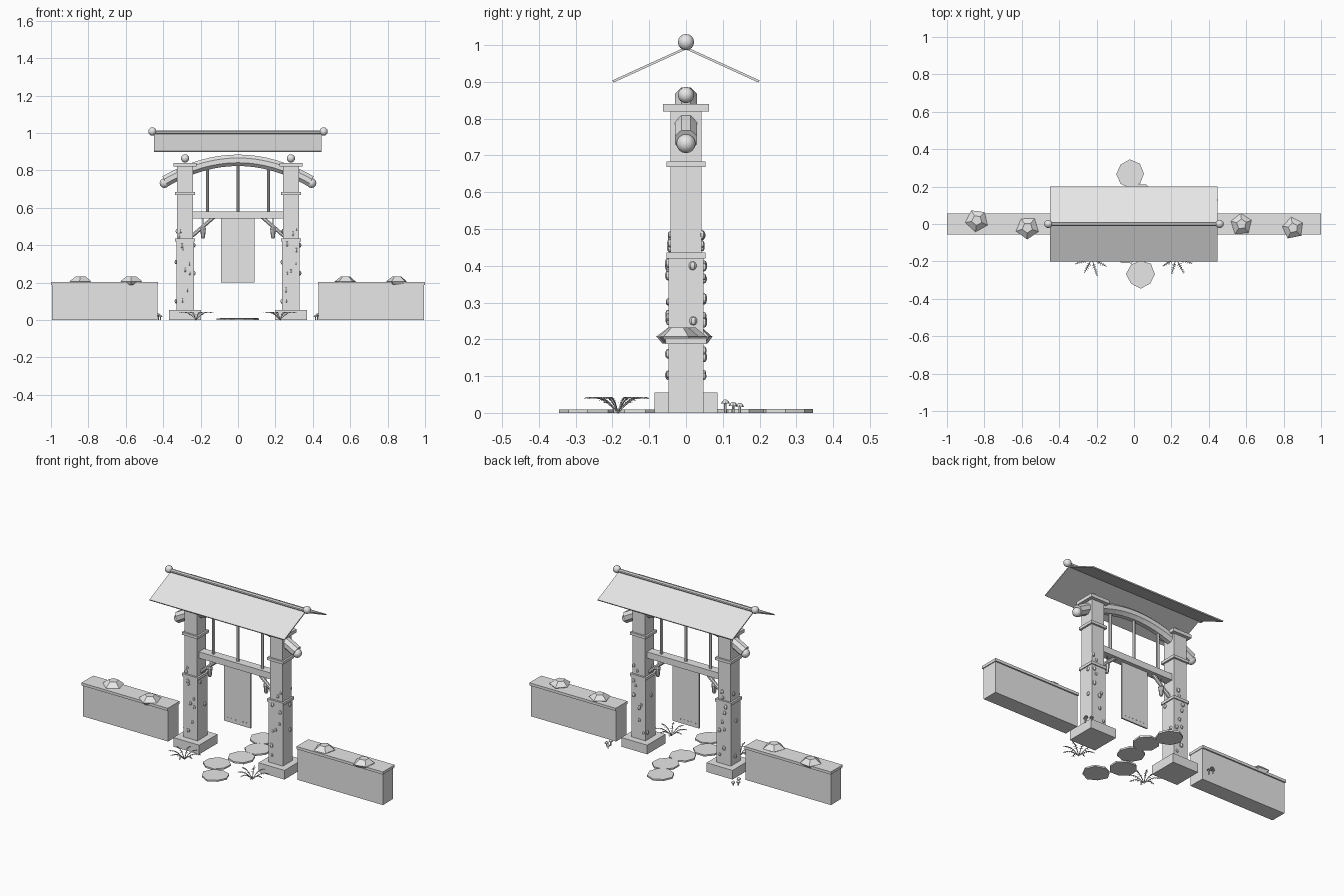
import bpy, bmesh, math, random
from mathutils import Vector, Matrix

if "Cube" in bpy.data.objects:
    bpy.data.objects.remove(bpy.data.objects["Cube"])

random.seed(4)
grey = bpy.data.materials.new("plain_grey")
grey.diffuse_color = (0.8, 0.8, 0.8, 1)
grey.use_nodes = True
grey.node_tree.nodes["Principled BSDF"].inputs["Base Color"].default_value = grey.diffuse_color


def finish(name, bm, smooth=False):
    bmesh.ops.recalc_face_normals(bm, faces=bm.faces)
    me = bpy.data.meshes.new(name)
    bm.to_mesh(me)
    bm.free()
    me.materials.append(grey)
    ob = bpy.data.objects.new(name, me)
    bpy.context.collection.objects.link(ob)
    for p in me.polygons:
        p.use_smooth = smooth
    return ob


def add_box(bm, x0, x1, y0, y1, z0, z1):
    m = Matrix.Translation(((x0+x1)/2, (y0+y1)/2, (z0+z1)/2)) @ Matrix.Diagonal((x1-x0, y1-y0, z1-z0, 1))
    bmesh.ops.create_cube(bm, size=1, matrix=m)


def box(name, *dims):
    bm = bmesh.new()
    add_box(bm, *dims)
    return finish(name, bm)


def add_ball(bm, c, r, scale=(1, 1, 1), u=12, v=8):
    m = Matrix.Translation(c) @ Matrix.Diagonal((*scale, 1))
    bmesh.ops.create_uvsphere(bm, u_segments=u, v_segments=v, radius=r, matrix=m)


def add_cone(bm, c, r1, r2, h, n=8):
    bmesh.ops.create_cone(bm, cap_ends=True, segments=n, radius1=r1, radius2=r2, depth=h,
                          matrix=Matrix.Translation((c[0], c[1], c[2]+h/2)))


def add_tube(bm, pts, r, n=8):
    # sweep an n-sided ring along a path of points
    pts = [Vector(p) for p in pts]
    rings = []
    for i, p in enumerate(pts):
        t = (pts[min(i+1, len(pts)-1)] - pts[max(i-1, 0)]).normalized()
        a = t.cross(Vector((0, 1, 0)) if abs(t.y) < 0.9 else Vector((1, 0, 0))).normalized()
        b = t.cross(a)
        ang = [2*math.pi*(k+0.5)/n for k in range(n)]
        rings.append([bm.verts.new(p + r*(math.cos(q)*a + math.sin(q)*b)) for q in ang])
    for A, B in zip(rings, rings[1:]):
        for k in range(n):
            bm.faces.new((A[k], A[(k+1) % n], B[(k+1) % n], B[k]))
    bm.faces.new(rings[0])
    bm.faces.new(rings[-1])


def add_slab(bm, c, r, z0, z1, n, top=1.0, jitter=0.08, turn=0.0):
    # irregular flat stone
    rad = [r*random.uniform(1-jitter, 1+jitter) for _ in range(n)]
    lo, hi = [], []
    for k, q in enumerate(rad):
        a = turn + 2*math.pi*k/n
        x, y = q*math.cos(a), q*math.sin(a)
        lo.append(bm.verts.new((c[0]+x, c[1]+y, z0)))
        hi.append(bm.verts.new((c[0]+x*top, c[1]+y*top, z1)))
    for k in range(n):
        j = (k+1) % n
        bm.faces.new((lo[k], lo[j], hi[j], hi[k]))
    bm.faces.new(lo)
    bm.faces.new(hi)


PX = 0.283
for s, side in ((-1, "left"), (1, "right")):
    # low wall with coping and loose stones
    a, b = sorted((s*0.43, s*0.995))
    box(side + "_wall", a, b, -0.048, 0.048, 0, 0.188)
    a, b = sorted((s*0.427, s))
    box(side + "_wall_coping", a, b, -0.056, 0.056, 0.187, 0.203)
    bm = bmesh.new()
    for x, y in (((-0.84, 0.02), (-0.57, -0.02)) if s < 0 else ((0.575, 0.0), (0.85, -0.02))):
        add_slab(bm, (x, y), 0.045, 0.188, 0.207, 5, 1.35, 0.05, x*5)
        add_slab(bm, (x, y), 0.061, 0.206, 0.232, 5, 0.45, 0.05, x*5)
    finish(side + "_wall_stones", bm)

    # pillar: base, two shafts, bands and capital
    cx = s*PX
    for nm, h, z0, z1 in (("base", 0.086, 0, 0.055), ("lower_shaft", 0.047, 0.05, 0.425),
                          ("upper_shaft", 0.042, 0.42, 0.825), ("lower_band", 0.053, 0.42, 0.436),
                          ("upper_band", 0.053, 0.668, 0.684), ("capital", 0.062, 0.82, 0.84)):
        box(f"{side}_pillar_{nm}", cx-h, cx+h, -h, h, z0, z1)
    bm = bmesh.new()
    add_ball(bm, (cx, 0, 0.864), 0.022)
    finish(side + "_pillar_finial", bm, True)

    # ivy growing up the pillar
    bm = bmesh.new()
    heights = (0.10, 0.16, 0.25, 0.27, 0.31, 0.37, 0.40, 0.455, 0.475)
    for k, z in enumerate(heights):
        h = 0.049 if z < 0.42 else 0.044
        for f in (-1, 1):
            add_ball(bm, (cx+random.uniform(-0.036, 0.036), f*h, z+random.uniform(-.01, .01)),
                     random.uniform(0.008, 0.013), (1, 0.7, 1.1), 6, 5)
        if k % 2 == 0:
            add_ball(bm, (cx+h*(1 if k % 4 else -1), random.uniform(-0.03, 0.03), z),
                     0.011, (0.7, 1, 1.1), 6, 5)
    finish(side + "_pillar_ivy", bm)

    # curved brace under the tie beam
    bm = bmesh.new()
    arc = [(s*(0.13 + 0.115*(1-math.cos(t))), 0, 0.45 + 0.1*math.cos(t) - 0.0)
           for t in [math.pi/2*i/8 for i in range(9)]]
    add_tube(bm, arc, 0.011)
    finish(side + "_brace", bm)

    # small hanging lantern
    bm = bmesh.new()
    c = s*0.187
    add_cone(bm, (c, 0, 0.50), 0.003, 0.003, 0.045, 6)
    add_cone(bm, (c, 0, 0.488), 0.017, 0.005, 0.018)
    add_cone(bm, (c, 0, 0.449), 0.011, 0.015, 0.039)
    add_cone(bm, (c, 0, 0.437), 0.008, 0.012, 0.012)
    finish(side + "_lantern", bm)

    # ball on the arch end and ridge end
    bm = bmesh.new()
    add_ball(bm, (s*0.393, 0, 0.732), 0.026)
    finish(side + "_arch_end_ball", bm, True)
    bm = bmesh.new()
    add_ball(bm, (s*0.458, 0, 1.008), 0.022)
    finish(side + "_ridge_ball", bm, True)

    # fern: arching fronds with leaflets
    bm = bmesh.new()
    base = Vector((s*0.225, -0.185, 0))
    for f in range(8):
        ang = 2*math.pi*(f+0.5)/8 + s*0.1
        d = Vector((math.cos(ang), math.sin(ang), 0))
        w = Vector((-d.y, d.x, 0))
        L = random.uniform(0.075, 0.09)
        path = [base + d*L*t + Vector((0, 0, 0.042*math.sin(min(t*2.1, 1.75))))
                for t in [i/8 for i in range(9)]]
        add_tube(bm, path, 0.0022, 4)
        for i in range(3, 9):
            q = 0.019*(1 - 0.09*i)
            for e in (-1, 1):
                p = path[i]
                bm.faces.new([bm.verts.new(v) for v in (
                    p - d*0.003, p + w*e*q + d*0.007 - Vector((0, 0, 0.003)), p + d*0.004)])
    finish(side + "_fern", bm)

    # mushrooms behind the pillar
    bm = bmesh.new()
    for x, y, h in ((0.425, 0.107, 0.036), (0.437, 0.128, 0.03), (0.415, 0.146, 0.027)):
        add_cone(bm, (s*x, y, 0), 0.004, 0.003, h-0.006, 6)
        add_cone(bm, (s*x, y, h-0.011), 0.012, 0.009, 0.006)
        add_cone(bm, (s*x, y, h-0.005), 0.009, 0.003, 0.005)
    finish(side + "_mushrooms", bm)

# arched beam running through both pillars
bm = bmesh.new()
add_tube(bm, [(x, 0, 0.854 - 0.74*x*x) for x in [-0.39 + 0.78*i/16 for i in range(17)]], 0.033)
finish("arched_beam", bm)

# tie beam and struts
box("tie_beam", -0.245, 0.245, -0.026, 0.026, 0.542, 0.58)
for x in (-0.163, 0, 0.163):
    bm = bmesh.new()
    add_cone(bm, (x, 0, 0.575), 0.009, 0.009, 0.265, 8)
    finish("strut", bm)

# hanging banner with a row of studs near the hem
box("banner", -0.09, 0.087, -0.004, 0.004, 0.2, 0.545)
bm = bmesh.new()
for i in range(6):
    x = -0.065 + 0.025*i
    add_box(bm, x-0.003, x+0.003, -0.006, 0.006, 0.222, 0.227)
finish("banner_studs", bm)

# thin pitched roof
for s, nm in ((-1, "front"), (1, "back")):
    bm = bmesh.new()
    prof = [(0, 0.988), (s*0.197, 0.898), (s*0.2, 0.904), (0, 0.995)]
    ends = [[bm.verts.new((x, y, z)) for y, z in prof] for x in (-0.448, 0.447)]
    for k in range(4):
        j = (k+1) % 4
        bm.faces.new((ends[0][k], ends[0][j], ends[1][j], ends[1][k]))
    bm.faces.new(ends[0])
    bm.faces.new(ends[1])
    finish(nm + "_roof_slope", bm)
bm = bmesh.new()
add_tube(bm, [(-0.458, 0, 1.004), (0.458, 0, 1.004)], 0.011)
finish("ridge_pole", bm)

# winding path of flat stones
bm = bmesh.new()
for i, (x, y) in enumerate(((0.035, -0.268), (-0.042, -0.14), (0.02, 0), (0.035, 0.14), (-0.02, 0.268))):
    add_slab(bm, (x, y), 0.075, 0, 0.009 + 0.0003*i, 8, 1, 0.05, i*0.4)
finish("path_stones", bm)
